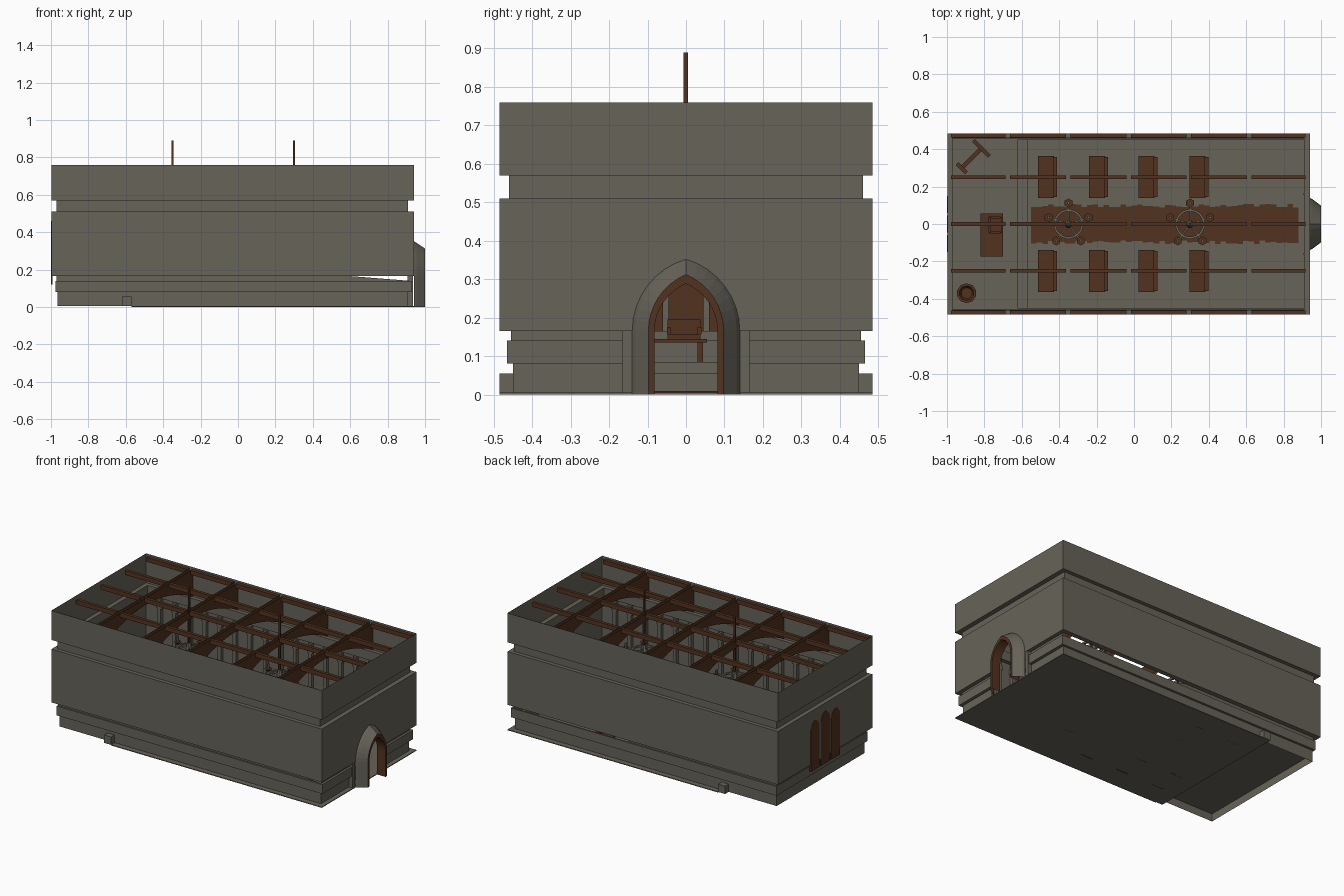
import bpy, math, random
from mathutils import Vector, Matrix

if "Cube" in bpy.data.objects:
    bpy.data.objects.remove(bpy.data.objects["Cube"])
random.seed(4)


def material(name, col):
    m = bpy.data.materials.new(name)
    m.diffuse_color = (*col, 1)
    m.use_nodes = True
    m.node_tree.nodes["Principled BSDF"].inputs["Base Color"].default_value = m.diffuse_color
    return m


STONE = material("grey stone", (0.135, 0.125, 0.10))
WOOD = material("brown wood", (0.085, 0.032, 0.014))


def build(name, faces, mat):
    """Object from a list of faces, each face a list of points."""
    verts, polys = [], []
    for f in faces:
        polys.append(range(len(verts), len(verts) + len(f)))
        verts += [tuple(p) for p in f]
    me = bpy.data.meshes.new(name)
    me.from_pydata(verts, [], [list(p) for p in polys])
    me.materials.append(mat)
    ob = bpy.data.objects.new(name, me)
    bpy.context.collection.objects.link(ob)
    return ob


def bridge(a, b, closed=False):
    n = len(a)
    return [[a[i], a[(i + 1) % n], b[(i + 1) % n], b[i]] for i in range(n if closed else n - 1)]


def box(x0, x1, y0, y1, z0, z1):
    lo = [(x0, y0, z0), (x1, y0, z0), (x1, y1, z0), (x0, y1, z0)]
    hi = [(x, y, z1) for x, y, _ in lo]
    return bridge(lo, hi, True) + [lo[::-1], hi]


def ring(cx, cy, z, r, n):
    return [(cx + r * math.cos(math.tau * (i + .5) / n), cy + r * math.sin(math.tau * (i + .5) / n), z)
            for i in range(n)]


def lathe(cx, cy, prof, n=6, caps=True):
    rs = [ring(cx, cy, z, r, n) for r, z in prof]
    out = []
    for a, b in zip(rs, rs[1:]):
        out += bridge(a, b, True)
    return out + ([rs[0][::-1], rs[-1]] if caps else [])


def arch(x, w, apex, spring=0.165, z0=0.0, n=8):
    """Pointed arch outline in the plane at x."""
    h = apex - spring
    c = (h * h - w * w) / (2 * w)
    end = math.atan2(h, c)
    half = [(w, z0)] + [(-c + (w + c) * math.cos(end * i / n), spring + (w + c) * math.sin(end * i / n))
                        for i in range(n + 1)]
    half[-1] = (0, apex)
    return [(x, y, z) for y, z in half] + [(x, -y, z) for y, z in half[-2::-1]]


# --- stone shell: stacked bands (x0, x1, y, z0, z1) ---
bands = [(-.965, .91, .45, .005, .08), (-.975, .93, .465, .08, .14), (-.97, .915, .455, .14, .165),
         (-.998, .94, .485, .165, .51), (-.97, .91, .46, .51, .57), (-.998, .94, .485, .57, .76)]
DOOR = .16
shell = []
for k, (x0, x1, y, z0, z1) in enumerate(bands):
    shell.append([(x0, -y, z0), (x0, y, z0), (x0, y, z1), (x0, -y, z1)])
    if k == 2:   # narrow slot below the main wall, partly open towards the door
        shell.append([(x0, -y, z0), (x1, -y, z0), (.6, -y, z1), (x0, -y, z1)])
        shell.append([(x0, y, z0), (0.1, y, z0), (0, y, z1), (x0, y, z1)])
    else:
        for s in (-y, y):
            shell.append([(x0, s, z0), (x1, s, z0), (x1, s, z1), (x0, s, z1)])
    # door end
    if k < 3:
        for s in (-1, 1):
            shell.append([(x1, s * DOOR, z0), (x1, s * y, z0), (x1, s * y, z1), (x1, s * DOOR, z1)])
    elif k == 3:
        pts = arch(x1, .14, .35)[1:-1]
        shell += bridge(pts, [(x1, p[1], z1) for p in pts])
        for s in (-1, 1):
            shell.append([(x1, s * .14, z0), (x1, s * y, z0), (x1, s * y, z1), (x1, s * .14, z1)])
    else:
        shell.append([(x1, -y, z0), (x1, y, z0), (x1, y, z1), (x1, -y, z1)])
    # ledge to the band above
    if k < 5:
        X0, X1, Y = bands[k + 1][:3]
        z = z1
        for s in (-1, 1):
            shell.append([(x0, s * y, z), (x1, s * y, z), (X1, s * Y, z), (X0, s * Y, z)])
            d = DOOR if k < 3 else 0
            shell.append([(x1, s * d, z), (x1, s * y, z), (X1, s * Y, z), (X1, s * d, z)])
        shell.append([(x0, -y, z), (x0, y, z), (X0, Y, z), (X0, -Y, z)])
build("hall_walls", shell, STONE)
# upright jambs closing the wainscot beside the door
build("door_jambs", [f for s in (-1, 1) for f in
                     box(.905, .935, s * DOOR - .005, s * DOOR + .005, 0, .165)
                     + [[(.935, s * .14, 0), (.935, s * .165, 0), (.935, s * .165, .165), (.935, s * .14, .165)]]], STONE)

# --- floor, two steps and dais ---
build("floor", box(-.57, .94, -.485, .485, 0, .005), STONE)
build("lower_step", box(-.62, -.57, -.485, .485, .004, .055), STONE)
build("dais", box(-.965, -.62, -.45, .45, .055, .085), STONE)

# --- interior pilasters along the long walls ---
pil = []
for i in range(17):
    x = -.89 + i * .108
    for s in (-1, 1):
        a, b = sorted((s * .462, s * .484))
        pil += box(x - .012, x + .012, a, b, .165, .50)
        pil += box(x - .02, x + .02, a, b, .44, .47)
build("wall_pilasters", pil, STONE)

# --- gothic doorway ---
build("door_surround", bridge(arch(.94, .14, .352), arch(.955, .132, .342))
      + bridge(arch(.955, .132, .342), arch(1.0, .098, .312)), STONE)
build("door_frame", bridge(arch(1.0, .098, .312), arch(1.0, .082, .288))
      + bridge(arch(1.0, .082, .288), arch(.94, .082, .288))
      + bridge(arch(.94, .098, .312), arch(.94, .082, .288)), WOOD)

# --- three tall windows in the end wall ---
win = []
for i in (-1, 0, 1):
    top = .46 if i == 0 else .44
    o = arch(-1.0, .045, top, top - .06, .12, 4)
    inner = [(-.992, p[1], p[2]) for p in o]
    o = [(x, y + i * .105, z) for x, y, z in o]
    inner = [(x, y + i * .105, z) for x, y, z in inner]
    win += [o, inner] + bridge(o, inner, True)
build("end_windows", win, WOOD)

# --- roof timbers ---
trusses = [-.675 + .323 * i for i in range(5)]
ends = [-.99] + trusses + [.93]
purlin, plate = [], []
for a, b in zip(ends, ends[1:]):
    for y in (-.25, 0, .25):
        purlin += box(a + .012, b - .012, y - .01, y + .01, .72, .748)
    for s in (-1, 1):
        p, q = sorted((s * .462, s * .484))
        plate += box(a + .012, b - .012, p, q, .72, .748)
build("roof_purlins", purlin, WOOD)
build("wall_plates", plate, WOOD)
tr = []
for x in trusses:
    for sx in (x - .012, x + .012):
        ys = [-.484 + .968 * i / 16 for i in range(17)]
        tr += bridge([(sx, y, .745) for y in ys],
                     [(sx, y, .70 - .13 * (y / .484) ** 2) for y in ys])
build("arched_trusses", tr, WOOD)

# --- ragged carpet ---
rug, n = [], 48
xs = [-.55 + 1.43 * i / n for i in range(n + 1)]
for a, b in zip(xs, xs[1:]):
    rug += box(a, b, -.1 + random.uniform(-.008, .012), .1 + random.uniform(-.012, .008), .005, .009)
build("carpet", rug, WOOD)

# --- benches, four a side ---
pew = []
for x in (-.462, -.19, .075, .347):
    for s, in ((-1,), (1,)):
        y0, y1 = sorted((s * .14, s * .363))
        pew += box(x - .05, x + .035, y0, y1, .055, .066)
        pew += box(x + .03, x + .05, y0 + .005, y1 - .005, .06, .13)
        for y in (y0 + .02, y1 - .035):
            pew += box(x - .045, x + .045, y, y + .015, 0, .056)
build("benches", pew, WOOD)

# --- desk and chair on the dais ---
desk = box(-.82, -.70, -.175, .055, .135, .145)
for x in (-.81, -.72):
    for y in (-.165, .03):
        desk += box(x, x + .014, y, y + .014, .085, .137)
build("desk", desk, WOOD)
chair = box(-.775, -.705, -.048, .038, .145, .158) + box(-.778, -.765, -.048, .038, .145, .195)
for y in (-.05, .03):
    chair += box(-.775, -.715, y, y + .01, .158, .175)
build("chair", chair, WOOD)

# --- round basin ---
build("basin", lathe(-.895, -.37, [(.035, .085), (.02, .1), (.022, .12), (.045, .14), (.053, .165),
                                   (.04, .165), (.03, .145)], 10), WOOD)

# --- diagonal rack ---
rack = (box(-.085, .075, -.012, .012, .125, .145) + box(.06, .08, -.06, .06, .085, .165)
        + box(-.09, -.07, -.035, .035, .085, .165))
ob = build("rack", rack, WOOD)
ob.data.transform(Matrix.Translation((-.865, .355, 0)) @ Matrix.Rotation(math.radians(45), 4, 'Z'))

# --- chandeliers ---
for k, x in enumerate((-.35, .30)):
    build(f"chandelier_rod_{k}", box(x - .005, x + .005, -.007, .005, .5, .89), WOOD)
    hoop = lathe(x, 0, [(.08, .49), (.08, .505), (.068, .505), (.068, .49), (.08, .49)], 20, False)
    hoop += lathe(x, 0, [(.012, .48), (.022, .5), (.012, .54)], 8)
    pans = []
    for i in range(5):
        a = math.radians(90 + 72 * i)
        d = Vector((math.cos(a), math.sin(a), 0))
        t = Vector((-d.y, d.x, 0)) * .004
        c = Vector((x, 0, .497))
        hoop.append([c - t, c + t, c + d * .11 + t, c + d * .11 - t])
        hoop.append([c, c + d * .07, c + d * .07 + Vector((0, 0, .008)), c + Vector((0, 0, .035))])
        p = c + d * .112
        pans += lathe(p.x, p.y, [(.012, .49), (.024, .505)], 6)
        hoop += lathe(p.x, p.y, [(.008, .505), (.008, .535)], 6)
    build(f"chandelier_hoop_{k}", hoop, STONE)
    build(f"chandelier_pans_{k}", pans, WOOD)
